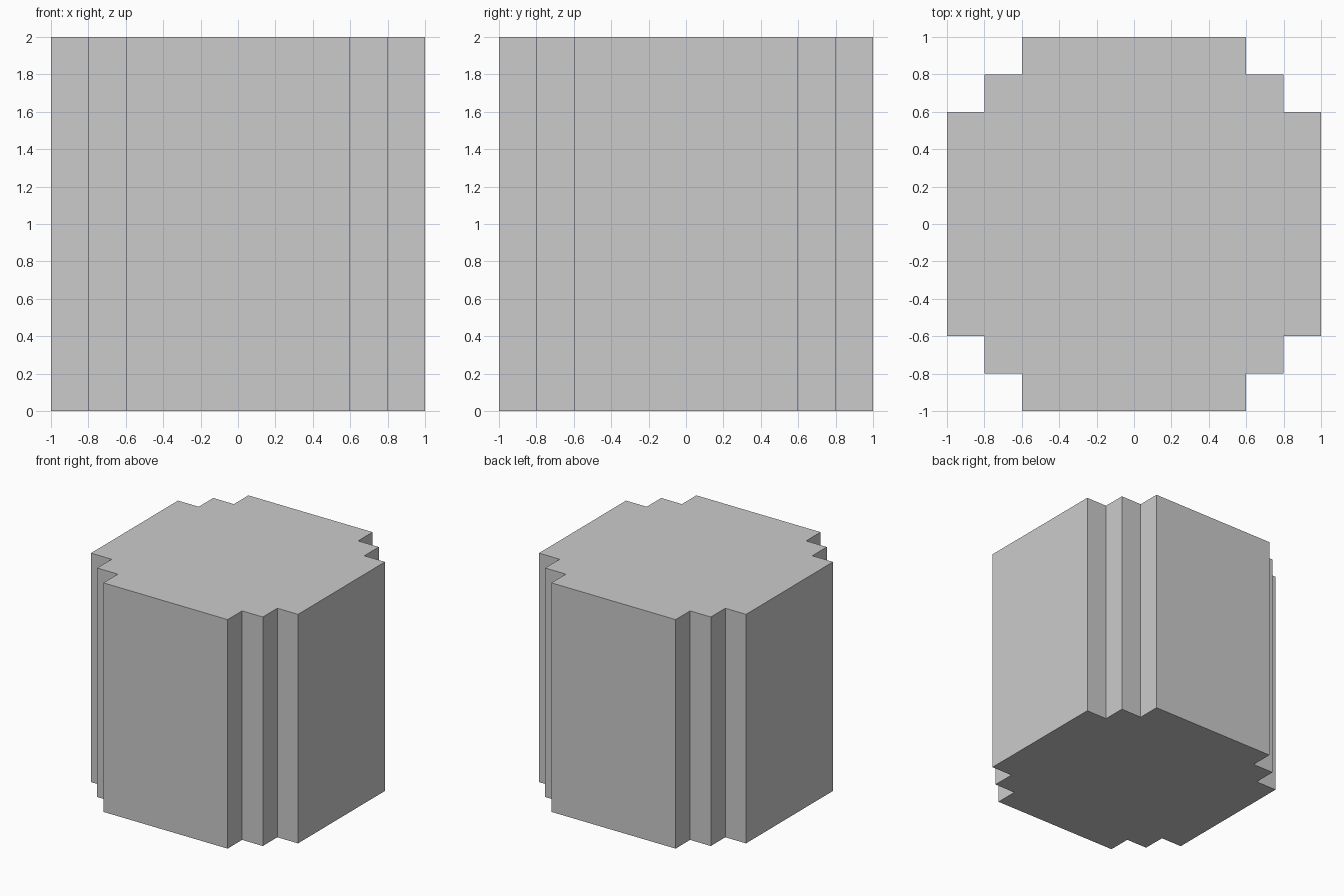
import bpy
import bmesh

if "Cube" in bpy.data.objects:
    bpy.data.objects.remove(bpy.data.objects["Cube"])

# Stepped corner in the +x +y quadrant, counter-clockwise
corner = [(1.0, 0.6), (0.8, 0.6), (0.8, 0.8), (0.6, 0.8), (0.6, 1.0)]

# Repeat the corner by quarter turns to get the full outline
outline = []
for _ in range(4):
    outline += corner
    corner = [(-y, x) for x, y in corner]

# Extrude the outline into the pillar block
bm = bmesh.new()
base = bm.faces.new([bm.verts.new((x, y, 0)) for x, y in outline])
result = bmesh.ops.extrude_face_region(bm, geom=[base], use_keep_orig=True)
top = [v for v in result["geom"] if isinstance(v, bmesh.types.BMVert)]
bmesh.ops.translate(bm, verts=top, vec=(0, 0, 2))
bmesh.ops.recalc_face_normals(bm, faces=bm.faces)

mesh = bpy.data.meshes.new("stepped_pillar")
bm.to_mesh(mesh)
bm.free()
bpy.context.collection.objects.link(bpy.data.objects.new("stepped_pillar", mesh))
